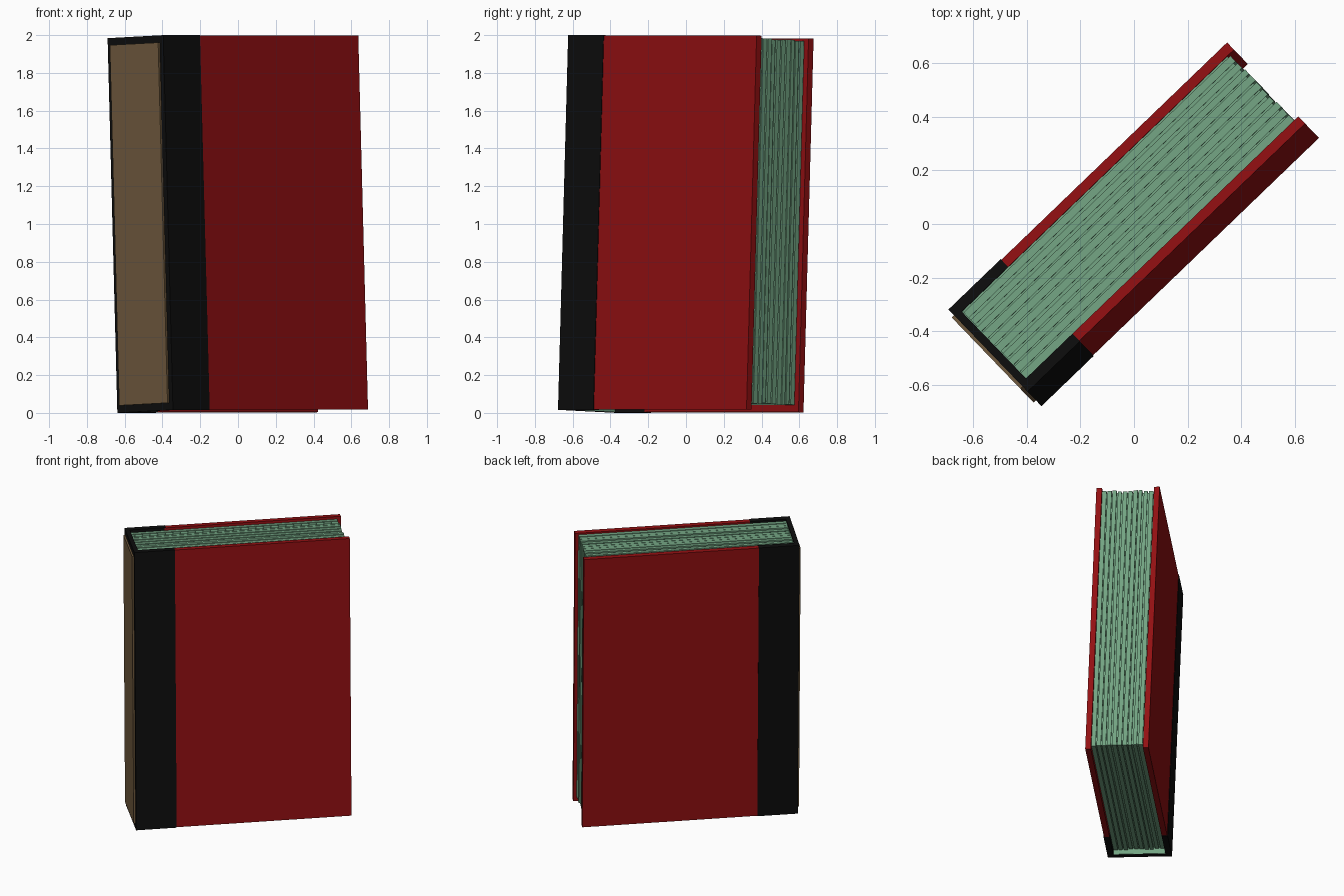
import bpy, bmesh, math, random
from mathutils import Matrix, Vector

random.seed(4)
if "Cube" in bpy.data.objects:
    bpy.data.objects.remove(bpy.data.objects["Cube"])


def material(name, rgb):
    m = bpy.data.materials.new(name)
    m.use_nodes = True
    m.diffuse_color = (*rgb, 1)
    bsdf = m.node_tree.nodes["Principled BSDF"]
    bsdf.inputs["Base Color"].default_value = (*rgb, 1)
    bsdf.inputs["Roughness"].default_value = 0.8
    return m


RED = material("red_cloth", (0.29, 0.005, 0.006))
BLACK = material("black_leather", (0.004, 0.004, 0.004))
GREEN = material("green_paper", (0.17, 0.37, 0.225))
TAN = material("tan_label", (0.16, 0.10, 0.047))

# Book size: length (x), thickness (y), height (z), turned and leaning back
L, T, H = 1.436, 0.425, 1.985
BOARD, SPINE, WRAP = 0.04, 0.03, 0.27
POSE = (Matrix.Translation((0, 0, 1))
        @ Matrix.Rotation(math.radians(43.9), 4, "Z")
        @ Matrix.Rotation(math.radians(-2.15), 4, "X"))


def finish(name, bm, mat):
    bmesh.ops.recalc_face_normals(bm, faces=bm.faces)
    mesh = bpy.data.meshes.new(name)
    bm.to_mesh(mesh)
    bm.free()
    mesh.materials.append(mat)
    ob = bpy.data.objects.new(name, mesh)
    bpy.context.collection.objects.link(ob)
    ob.matrix_world = POSE
    return ob


def add_box(bm, x, y, z):
    size = Vector((x[1] - x[0], y[1] - y[0], z[1] - z[0]))
    mid = Vector((sum(x), sum(y), sum(z))) / 2
    bmesh.ops.create_cube(bm, size=1, matrix=Matrix.Translation(mid) @ Matrix.Diagonal((*size, 1)))


def box(name, mat, x, y, z):
    bm = bmesh.new()
    add_box(bm, x, y, z)
    return finish(name, bm, mat)


x0, x1, h, t = -L / 2, L / 2, H / 2, T / 2
inner = t - BOARD

# Cover boards, a touch thinner than the spine wrap
for name, s in (("front_cover", -1), ("back_cover", 1)):
    box(name, RED, (x0 + WRAP - 0.01, x1), sorted((s * inner, s * (t - 0.003))),
        (-h + 0.002, h - 0.002))

# Spine wrap, a U-shaped profile pulled up the full height
bm = bmesh.new()
xw, xs = x0 + WRAP, x0 + SPINE
profile = [(x0, -t), (xw, -t), (xw, -inner), (xs, -inner),
           (xs, inner), (xw, inner), (xw, t), (x0, t)]
face = bm.faces.new([bm.verts.new((x, y, -h)) for x, y in profile])
top = bmesh.ops.extrude_face_region(bm, geom=[face])["geom"]
bmesh.ops.translate(bm, vec=(0, 0, H), verts=[v for v in top if isinstance(v, bmesh.types.BMVert)])
finish("spine_wrap", bm, BLACK)

# Label panel on the spine and paper lining inside it
box("spine_label", TAN, (x0 - 0.012, x0 + 0.005), (-t + 0.028, t - 0.028), (-h + 0.038, h - 0.038))
box("spine_lining", GREEN, (xs - 0.004, xs + 0.004), (-inner, inner), (-h + 0.004, h - 0.012))

# Page block with thin raised page bundles
bottom, upper, fore = -h + 0.035, h - 0.012, x1 - 0.02
box("page_core", GREEN, (xs, fore - 0.016), (-inner, inner), (bottom + 0.014, upper - 0.014))
bm = bmesh.new()
bundles, gap = 10, 0.009
step = 2 * inner / bundles
for i in range(bundles):
    y = -inner + i * step
    drop = random.uniform(0, 0.007)
    width = step - gap * random.uniform(0.6, 1.3)
    add_box(bm, (xs, fore - drop), (y, y + width), (bottom + drop, upper - drop))
finish("page_bundles", bm, GREEN)
